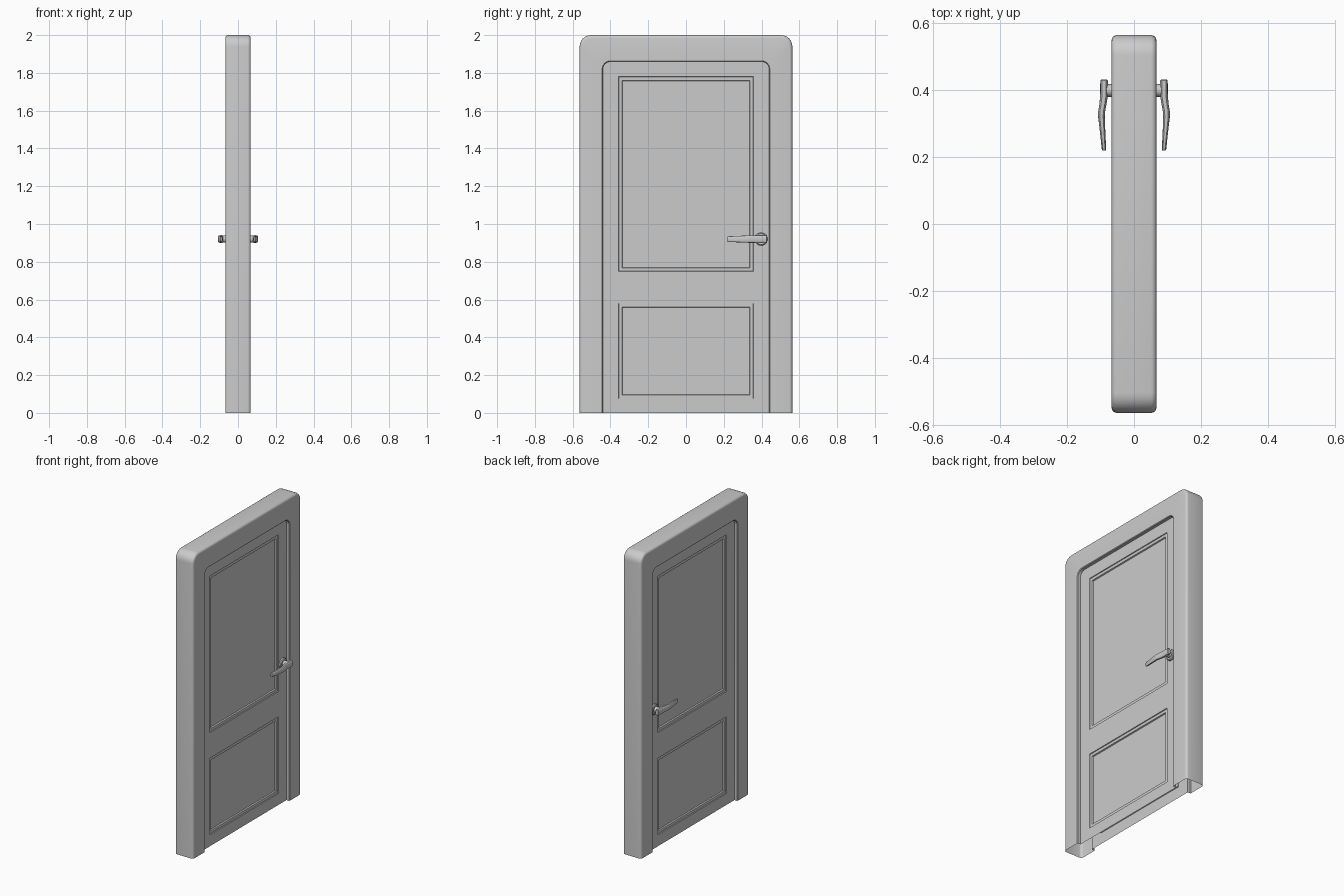
import bpy, bmesh
from math import sin, cos, pi, radians

if "Cube" in bpy.data.objects:
    bpy.data.objects.remove(bpy.data.objects["Cube"])


def arch(w, top, r, x, seg=6):
    """Open doorway outline: up one side, over rounded corners, down the other."""
    pts = [(x, -w, 0)]
    for i in range(seg + 1):
        a = pi - i * pi / 2 / seg
        pts.append((x, -w + r + r * cos(a), top - r + r * sin(a)))
    return pts + [(x, -y, z) for x, y, z in reversed(pts)]


def rect(w, z0, z1, x):
    return [(x, -w, z0), (x, -w, z1), (x, w, z1), (x, w, z0)]


def loft(bm, rings, closed):
    rows = [[bm.verts.new(p) for p in ring] for ring in rings]
    n = len(rows[0])
    for a, b in zip(rows, rows[1:]):
        for i in range(n if closed else n - 1):
            j = (i + 1) % n
            bm.faces.new((a[i], a[j], b[j], b[i]))
    return rows


def loop_edges(bm, row):
    out = []
    for a, b in zip(row, row[1:] + row[:1]):
        out.append(bm.edges.get((a, b)) or bm.edges.new((a, b)))
    return out


def finish(name, bm):
    """Make the +x half into an object and mirror it to -x."""
    bmesh.ops.recalc_face_normals(bm, faces=bm.faces)
    if sum(f.normal.x * f.calc_area() for f in bm.faces) < -1e-4:
        bmesh.ops.reverse_faces(bm, faces=bm.faces)
    me = bpy.data.meshes.new(name)
    bm.to_mesh(me)
    bm.free()
    ob = bpy.data.objects.new(name, me)
    bpy.context.collection.objects.link(ob)
    bpy.ops.object.select_all(action='DESELECT')
    ob.select_set(True)
    bpy.context.view_layer.objects.active = ob
    bpy.ops.object.shade_smooth_by_angle(angle=radians(35))
    mirror = ob.modifiers.new("mirror", 'MIRROR')
    mirror.use_axis = (True, False, False)
    return ob


FACE, LEAF = 0.067, 0.045

# Door frame: hollow arch, open at the floor
W, TOP, B = 0.563, 2.0, 0.016
rings = [arch(W, TOP, 0.06, 0)]
for i in range(5):
    a = i * pi / 8
    d = B * (1 - cos(a))
    rings.append(arch(W - d, TOP - d, 0.06 - d, FACE - B + B * sin(a)))
for d, x in ((0, FACE - 0.004), (0.0, LEAF)):
    if d == 0 and x > LEAF:
        rings.append(arch(0.444, 1.864, 0.044, FACE))
    rings.append(arch(0.44, 1.86, 0.04, x))
bm = bmesh.new()
loft(bm, rings, False)
finish("door_frame", bm)

# Door leaf with two stepped panels
bm = bmesh.new()
edges = loop_edges(bm, [bm.verts.new(p) for p in arch(0.44, 1.86, 0.04, LEAF)])
for z0, z1 in ((0.075, 0.58), (0.748, 1.78)):
    steps = ((0, 0), (0.002, 0.005), (0.02, 0.005), (0.023, 0.013))
    rows = loft(bm, [rect(0.358 - d, z0 + d, z1 - d, LEAF - h) for d, h in steps], True)
    edges += loop_edges(bm, rows[0])
    bm.faces.new(rows[-1])
bmesh.ops.triangle_fill(bm, edges=edges, use_beauty=True, use_dissolve=False)
finish("door_leaf", bm)

# Handle rosette and spindle
HY, HZ = 0.398, 0.92
bm = bmesh.new()
profile = [(LEAF - 0.002, 0.034), (0.054, 0.034), (0.058, 0.029), (0.058, 0.019), (0.085, 0.019)]
rows = loft(bm, [[(x, HY + r * cos(k * pi / 12), HZ + r * sin(k * pi / 12)) for k in range(24)]
                 for x, r in profile], True)
bm.faces.new(rows[-1])
finish("handle_rosette", bm)

# Lever: soft oval sections along a bent path (y, x centre, half depth, half height)
path = [(0.43, 0.089, 0.009, 0.018), (0.427, 0.089, 0.0115, 0.021), (0.38, 0.0895, 0.0115, 0.021),
        (0.355, 0.093, 0.0105, 0.02), (0.335, 0.0965, 0.0105, 0.0195), (0.32, 0.097, 0.010, 0.019),
        (0.30, 0.0955, 0.009, 0.018), (0.223, 0.0895, 0.0065, 0.015), (0.219, 0.089, 0.005, 0.013)]


def soft(v):
    return (1 if v >= 0 else -1) * abs(v) ** 0.7


bm = bmesh.new()
rows = loft(bm, [[(x + d * soft(cos(k * pi / 8)), y, HZ + h * soft(sin(k * pi / 8)))
                  for k in range(16)] for y, x, d, h in path], True)
bm.faces.new(rows[0])
bm.faces.new(rows[-1])
finish("handle_lever", bm)
